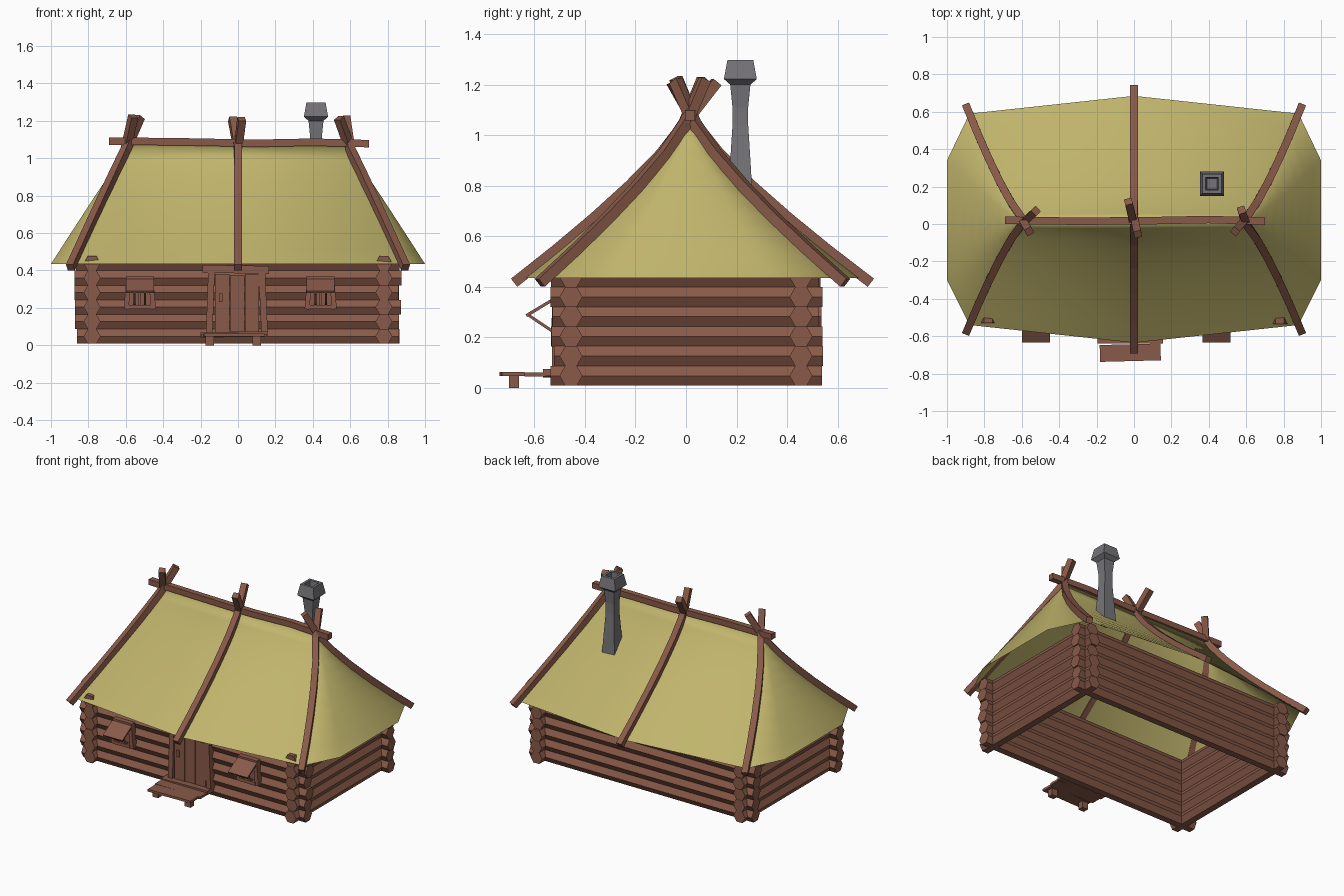
import bpy, bmesh, math, random
from mathutils import Vector, Euler

if "Cube" in bpy.data.objects:
    bpy.data.objects.remove(bpy.data.objects["Cube"])

random.seed(4)

def material(name, rgb):
    m = bpy.data.materials.new(name)
    m.diffuse_color = (*rgb, 1)
    m.use_nodes = True
    m.node_tree.nodes["Principled BSDF"].inputs["Base Color"].default_value = m.diffuse_color
    return m

WOOD = material("brown wood", (0.25, 0.102, 0.066))
THATCH = material("straw thatch", (0.53, 0.46, 0.15))
STONE = material("grey stone", (0.18, 0.175, 0.19))

def loft(name, rings, mat, caps=True, smooth=False):
    bm = bmesh.new()
    vs = [[bm.verts.new(p) for p in r] for r in rings]
    n = len(rings[0])
    for a, b in zip(vs, vs[1:]):
        for i in range(n):
            j = (i + 1) % n
            bm.faces.new((a[i], a[j], b[j], b[i]))
    if caps:
        bm.faces.new(vs[0][::-1])
        bm.faces.new(vs[-1])
    bmesh.ops.remove_doubles(bm, verts=bm.verts, dist=1e-4)
    bmesh.ops.recalc_face_normals(bm, faces=bm.faces)
    if smooth:
        for f in bm.faces:
            f.smooth = True
    me = bpy.data.meshes.new(name)
    bm.to_mesh(me)
    bm.free()
    me.materials.append(mat)
    ob = bpy.data.objects.new(name, me)
    bpy.context.collection.objects.link(ob)
    return ob

def tube(name, pts, r, sides, mat, turn=0.0):
    """Sweep a regular polygon along a path that is never vertical."""
    pts = [Vector(p) for p in pts]
    rings = []
    for i, p in enumerate(pts):
        t = (pts[min(i + 1, len(pts) - 1)] - pts[max(i - 1, 0)]).normalized()
        side = t.cross(Vector((0, 0, 1))).normalized()
        up = side.cross(t)
        rings.append([p + r * (math.cos(a) * side + math.sin(a) * up)
                      for a in (turn + 2 * math.pi * k / sides for k in range(sides))])
    return loft(name, rings, mat)

def box(name, c, size, rot=(0, 0, 0), mat=WOOD):
    e = Euler([math.radians(a) for a in rot])
    sx, sy, sz = (s / 2 for s in size)
    rings = []
    for z in (-sz, sz):
        ring = []
        for x, y in ((-sx, -sy), (sx, -sy), (sx, sy), (-sx, sy)):
            v = Vector((x, y, z))
            v.rotate(e)
            ring.append(v + Vector(c))
        rings.append(ring)
    return loft(name, rings, mat)

# Log walls, crossing at the corners
for row in range(6):
    z = 0.048 + 0.078 * row
    j = lambda: random.uniform(-0.012, 0.008)
    for s in (-1, 1):
        tube("long_wall_log", [(-0.868 - j(), 0.455 * s, z), (0.868 + j(), 0.455 * s, z)],
             0.0455, 6, WOOD)
        tube("side_wall_log", [(0.78 * s, -0.53 - j(), z), (0.78 * s, 0.535 + j(), z)],
             0.0455, 6, WOOD)

# Thatched hip roof: a sheet from ridge line to eave outline
RIDGE_Z, EAVE_Z, RIDGE_Y = 1.07, 0.435, 0.015
EAVE = [(-1, -0.3), (-0.88, -0.54), (0, -0.635), (0.88, -0.54), (1, -0.3),
        (1, 0.34), (0.88, 0.59), (0, 0.685), (-0.88, 0.59), (-1, 0.34)]

def roof_point(e, t):
    rx = 0.0 if e[0] == 0 else math.copysign(0.58, e[0])
    return Vector((rx + (e[0] - rx) * t ** 0.97,
                   RIDGE_Y + (e[1] - RIDGE_Y) * t ** 1.25,
                   RIDGE_Z + (EAVE_Z - RIDGE_Z) * t))

loft("thatched_roof", [[roof_point(e, k / 9) for e in EAVE] for k in range(10)],
     THATCH, caps=False, smooth=True)

# Poles lying on the roof and crossing above the ridge
tops = {(-0.88, -0.54): (-0.525, 0.07, 1.22), (0, -0.635): (-0.03, 0.12, 1.21),
        (0.88, -0.54): (0.575, 0.075, 1.22), (-0.88, 0.59): (-0.56, -0.04, 1.225),
        (0, 0.685): (0.02, -0.055, 1.21), (0.88, 0.59): (0.54, -0.04, 1.215)}
for e, top in tops.items():
    path = [Vector(top)]
    for t in (0.06, 0.25, 0.45, 0.65, 0.85, 1.055):
        path.append(roof_point(e, t) + Vector((0, 0, 0.016)))
    tube("roof_pole", path, 0.029, 4, WOOD, math.pi / 4)
tube("ridge_pole", [(-0.69, 0.02, 1.092), (-0.3, 0.015, 1.088), (0.1, 0.018, 1.08),
                    (0.4, 0.024, 1.086), (0.7, 0.015, 1.078)], 0.028, 4, WOOD, math.pi / 4)

# Chimney with flared cap and hollow top
profile = [(0.048, 0.76), (0.04, 0.9), (0.031, 1.04), (0.031, 1.11), (0.04, 1.2),
           (0.065, 1.222), (0.051, 1.298), (0.034, 1.298), (0.028, 1.23)]
loft("chimney", [[(0.417 + h * a, 0.215 + h * b, z) for a, b in
                  ((-1, -1), (1, -1), (1, 1), (-1, 1))] for h, z in profile], STONE)

# Door: planks, posts, lintel, handle
for i in range(3):
    box("door_plank", (-0.085 + 0.08 * i, -0.508, 0.225), (0.077, 0.03, 0.31 - 0.008 * (i % 2)))
box("door_post", (-0.148, -0.505, 0.225), (0.035, 0.05, 0.34), (0, 2, 0))
box("door_post", (0.135, -0.505, 0.225), (0.035, 0.05, 0.34), (0, -2.5, 0))
box("door_lintel", (-0.012, -0.507, 0.406), (0.355, 0.055, 0.042), (0, 1, 0))
box("door_handle", (-0.093, -0.527, 0.255), (0.018, 0.012, 0.045))

# Doorstep
box("door_sill", (-0.02, -0.53, 0.058), (0.36, 0.07, 0.028), (0, -1, 0))
box("step_plank", (-0.02, -0.688, 0.055), (0.325, 0.09, 0.016), (0, 0, 1.5))
box("step_plank", (-0.02, -0.598, 0.053), (0.35, 0.083, 0.016))
for x in (-0.15, 0.1):
    box("step_leg", (x, -0.68, 0.025), (0.045, 0.04, 0.05))

# Windows with propped awning shutters
for x in (-0.525, 0.442):
    box("window_panel", (x, -0.497, 0.28), (0.12, 0.02, 0.15))
    for s in (-1, 1):
        box("window_post", (x + 0.066 * s, -0.51, 0.275), (0.026, 0.04, 0.165), (0, -5 * s, 0))
        tube("shutter_prop", [(x + 0.028 * s, -0.51, 0.212), (x + 0.028 * s, -0.622, 0.287)],
             0.008, 4, WOOD, math.pi / 4)
    box("window_head", (x, -0.51, 0.355), (0.15, 0.04, 0.024))
    box("window_sill", (x, -0.512, 0.205), (0.125, 0.045, 0.022))
    box("window_bar", (x, -0.51, 0.28), (0.014, 0.02, 0.14))
    box("shutter", (x, -0.575, 0.32), (0.15, 0.132, 0.012), (31, 0, 0))
